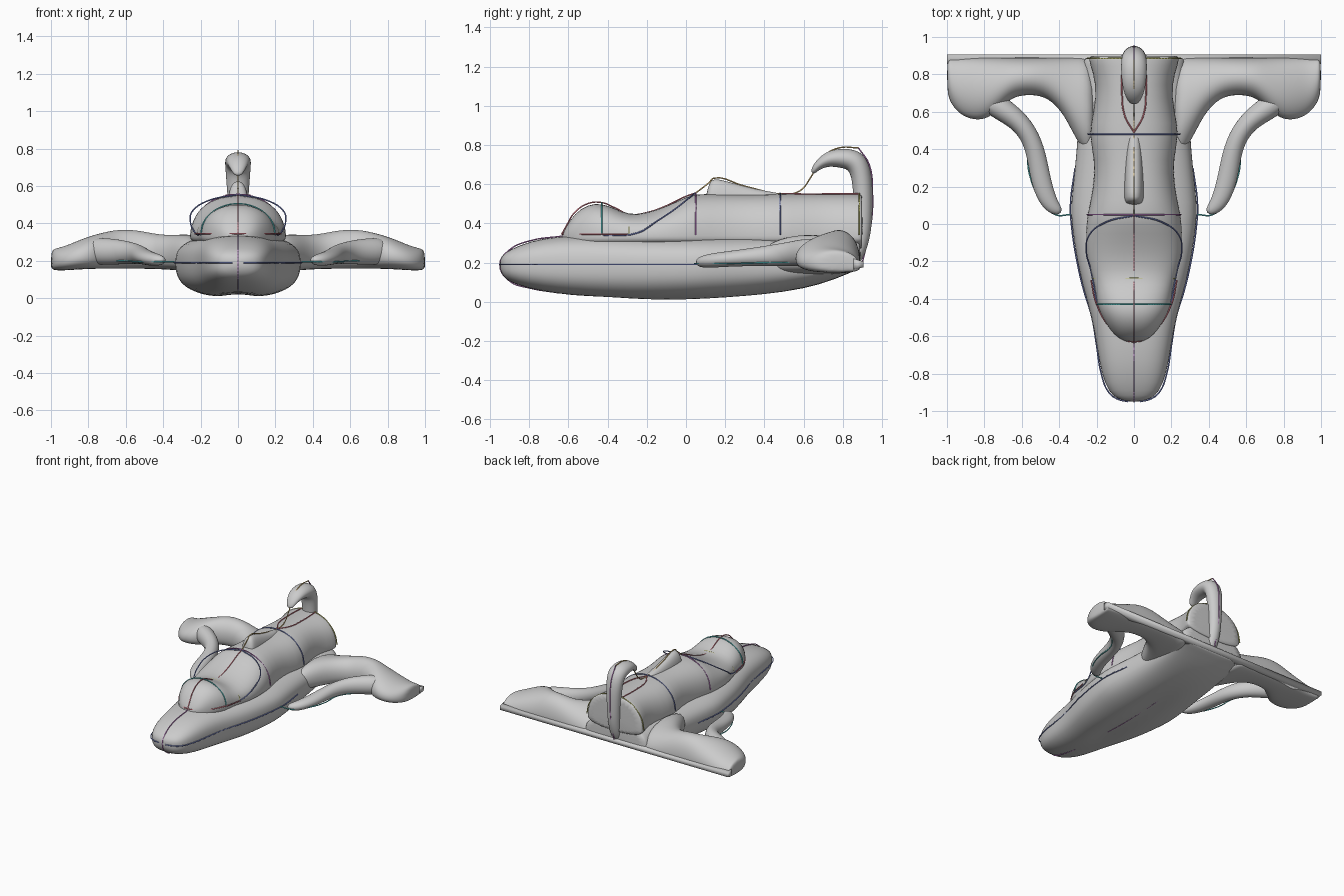
import bpy, bmesh, math
from mathutils import Vector

if "Cube" in bpy.data.objects:
    bpy.data.objects.remove(bpy.data.objects["Cube"])


def loft(name, rings, levels=1, mirror=False):
    """Skin closed rings of equal point count and cap both ends."""
    bm = bmesh.new()
    vr = [[bm.verts.new(p) for p in r] for r in rings]
    n = len(vr[0])
    for a, b in zip(vr, vr[1:]):
        for i in range(n):
            j = (i + 1) % n
            bm.faces.new((a[i], a[j], b[j], b[i]))
    bm.faces.new(vr[0])
    bm.faces.new(vr[-1])
    bmesh.ops.recalc_face_normals(bm, faces=bm.faces)
    me = bpy.data.meshes.new(name)
    bm.to_mesh(me)
    bm.free()
    for p in me.polygons:
        p.use_smooth = True
    ob = bpy.data.objects.new(name, me)
    bpy.context.collection.objects.link(ob)
    if mirror:
        ob.modifiers.new("Mirror", 'MIRROR')
    if levels:
        s = ob.modifiers.new("Subsurf", 'SUBSURF')
        s.levels = s.render_levels = levels
    return ob


def spow(v, e):
    return math.copysign(abs(v) ** e, v)


def section(y, w, bottom, mid, top, e=0.8, groove=0.0, n=32):
    """Cross-section in the xz plane with separate upper and lower heights."""
    ring = []
    for i in range(n):
        a = 2 * math.pi * i / n
        x, s = w * spow(math.cos(a), e), spow(math.sin(a), e)
        z = mid + s * ((top - mid) if s > 0 else (mid - bottom))
        if s < 0:
            z += groove * math.exp(-(x / 0.06) ** 2)
        ring.append((x, y, z))
    return ring


def tube(name, path, side, mirror=False, n=12):
    """Elliptical tube; path items are (point, in-plane radius, side radius)."""
    pts = [Vector(p[0]) for p in path]
    side, rings = Vector(side), []
    for i, (p, ra, rb) in enumerate(path):
        t = (pts[min(i + 1, len(pts) - 1)] - pts[max(i - 1, 0)]).normalized()
        nrm = t.cross(side).normalized()
        b = nrm.cross(t)
        rings.append([pts[i] + nrm * ra * math.cos(2 * math.pi * k / n)
                      + b * rb * math.sin(2 * math.pi * k / n) for k in range(n)])
    return loft(name, rings, 2, mirror)


def line(name, pts, colour, cyclic=False, mirror=False):
    """Thin coloured seam running along the surface."""
    cu = bpy.data.curves.new(name, 'CURVE')
    cu.dimensions = '3D'
    cu.bevel_depth = 0.004
    cu.bevel_resolution = 1
    cu.resolution_u = 5
    for m in ((1, -1) if mirror else (1,)):
        sp = cu.splines.new('BEZIER')
        sp.bezier_points.add(len(pts) - 1)
        for bp, (x, y, z) in zip(sp.bezier_points, pts):
            bp.co = (m * x, y, z)
            bp.handle_left_type = bp.handle_right_type = 'AUTO'
        sp.use_cyclic_u = cyclic
    mat = bpy.data.materials.new(name)
    mat.diffuse_color = (*colour, 1)
    mat.use_nodes = True
    mat.node_tree.nodes["Principled BSDF"].inputs["Base Color"].default_value = mat.diffuse_color
    cu.materials.append(mat)
    ob = bpy.data.objects.new(name, cu)
    bpy.context.collection.objects.link(ob)


# Lower hull: (y, half width, bottom, top)
hull = [(-.95, .03, .17, .21), (-.935, .09, .13, .24), (-.9, .135, .10, .265),
        (-.8, .175, .065, .31), (-.65, .2, .04, .335), (-.5, .225, .025, .34),
        (-.35, .27, .012, .34), (-.2, .305, .002, .34), (0, .335, .003, .34),
        (.1, .34, .008, .34), (.3, .315, .02, .34), (.5, .30, .045, .34),
        (.7, .29, .09, .34), (.82, .28, .14, .34), (.88, .27, .165, .34), (.89, .27, .17, .34)]
loft("lower_hull", [section(y, w, b, .19, t, .75, .025 if -.5 < y < .4 else 0)
                    for y, w, b, t in hull])

# Windshield, canopy and upper body: (y, half width, top)
upper = [(-.635, .03, .34), (-.61, .085, .385), (-.57, .125, .45), (-.5, .17, .498),
         (-.43, .2, .503), (-.36, .205, .475), (-.29, .22, .443), (-.2, .25, .452),
         (-.1, .26, .487), (0, .255, .535), (.05, .25, .552), (.2, .215, .55),
         (.35, .21, .545), (.48, .245, .552), (.6, .215, .552), (.75, .20, .552),
         (.86, .24, .552), (.895, .24, .55), (.9, .235, .548)]
loft("canopy_and_upper_body", [section(y, w, .27, .33, t, .85) for y, w, t in upper])

# Raised dorsal spine
spine = [(.10, .04, .54), (.12, .05, .61), (.14, .055, .63), (.2, .055, .618),
         (.3, .05, .588), (.4, .045, .565), (.52, .035, .55)]
loft("dorsal_spine", [section(y, w, .45, .5, t, .9) for y, w, t in spine])

# Hooked tail fin
tube("tail_fin", [((0, .645, .655), .012, .02), ((0, .665, .69), .022, .04),
                  ((0, .72, .73), .04, .062), ((0, .8, .735), .055, .072),
                  ((0, .87, .72), .065, .072), ((0, .9, .64), .055, .066),
                  ((0, .905, .5), .05, .055), ((0, .9, .36), .05, .05),
                  ((0, .875, .24), .04, .045), ((0, .85, .18), .02, .03)], (1, 0, 0))

# Wings: (x, leading edge y, bottom, top)
profile = [(1, .08), (.85, 0), (.55, -.02), (.25, 0), (.05, .12), (0, .4), (.05, .72),
           (.25, .97), (.5, 1.03), (.75, .92), (.92, .68), (1, .35)]
wing = [(.2, .3, .13, .34), (.3, .42, .15, .34), (.37, .58, .155, .335), (.46, .675, .16, .345),
        (.55, .69, .16, .365), (.64, .68, .16, .365), (.7, .63, .16, .355), (.78, .555, .16, .335),
        (.86, .55, .155, .305), (.93, .58, .15, .275), (.98, .64, .15, .265), (1.0, .7, .16, .25)]
loft("wing", [[(x, y + u * (.89 - y), b + v * (t - b)) for u, v in profile]
              for x, y, b, t in wing], 2, True)

# Straight trailing edge strip
loft("trailing_edge", [[(x, .855, .165), (x, .905, .175), (x, .905, .205), (x, .855, .22)]
                       for x in (-1, 1)], 0)

# Curved outrigger arms from the wings toward the hull
tube("outrigger_arm", [((.39, .06, .20), .02, .02), ((.44, .09, .205), .045, .035),
                       ((.485, .18, .215), .055, .04), ((.51, .3, .225), .055, .045),
                       ((.535, .43, .235), .052, .055), ((.60, .54, .245), .055, .065),
                       ((.70, .61, .25), .065, .075), ((.8, .68, .25), .07, .075)],
     (0, 0, 1), True)

# Coloured seams
blue, teal, red, purple = (.2, .25, .6), (.1, .6, .6), (.7, .2, .25), (.5, .2, .55)
olive, tan, pink, green = (.6, .6, .2), (.7, .5, .2), (.85, .4, .6), (.2, .65, .35)


def arch(name, y, w, top, colour, base=.34):
    line(name, [(w * math.cos(a), y, base + (top - base) * math.sin(a))
                for a in [math.pi * k / 8 for k in range(9)]], colour)


arch("windshield_seam", -.43, .2, .505, teal)
arch("canopy_front_seam", -.29, .22, .447, olive)
arch("canopy_rear_seam", .05, .25, .555, purple)
arch("body_seam", .48, .245, .555, blue)
arch("rear_seam", .885, .25, .555, olive)
line("canopy_centre_seam", [(0, y, t + .003) for y, w, t in upper[:11]], red)
line("windshield_base_seam", [(-.23, -.3, .345), (-.2, -.43, .345), (-.12, -.56, .345), (0, -.63, .345),
                              (.12, -.56, .345), (.2, -.43, .345), (.23, -.3, .345)], red)
line("canopy_side_seam", [(0, .045, .553), (.15, .01, .525), (.24, -.06, .47),
                          (.255, -.15, .41), (.23, -.25, .35), (.2, -.42, .34)], blue, mirror=True)
line("hull_keel_seam", [(0, y, b + .022) for y, w, b, t in hull[4:]], purple)
line("nose_seam", [(0, -.63, .335), (0, -.8, .31), (0, -.9, .265), (0, -.95, .19),
                   (0, -.9, .105), (0, -.8, .07), (0, -.65, .045)], purple)
line("hull_side_seam", [(w, y, .19) for y, w, b, t in hull[:11]], blue, mirror=True)
line("spine_seam", [(0, .05, .555), (0, .12, .61), (0, .14, .63), (0, .3, .59), (0, .5, .55),
                    (0, .58, .565), (0, .64, .64), (0, .7, .74), (0, .78, .785), (0, .88, .785)], tan)
line("tail_seam", [(0, .88, .785), (0, .935, .7), (0, .952, .55), (0, .945, .4), (0, .9, .2)], purple)
line("fin_base_seam", [(0, .49, .552), (.05, .58, .55), (.065, .72, .55), (.06, .88, .55)], red, mirror=True)
line("arm_seam", [(.34, .05, .195), (.42, .05, .195), (.5, .13, .195), (.56, .27, .195),
                  (.58, .43, .2), (.65, .53, .2)], teal, mirror=True)
line("wing_rear_seam", [(.5, .892, .2), (.75, .895, .2), (.95, .895, .2)], green, mirror=True)
